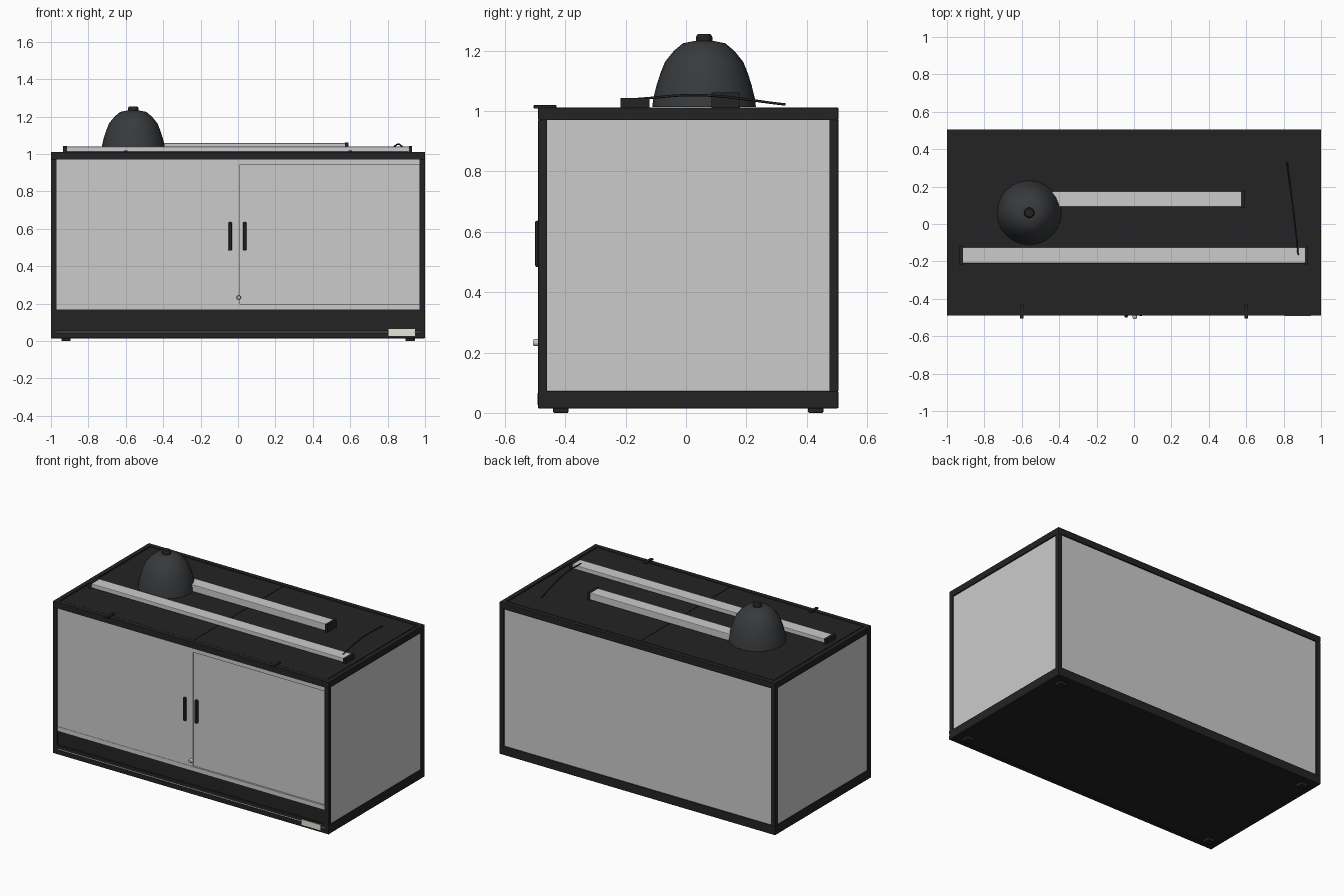
import bpy, bmesh, math, random
from mathutils import noise, Vector

if "Cube" in bpy.data.objects:
    bpy.data.objects.remove(bpy.data.objects["Cube"])


def material(name, r, g, b):
    m = bpy.data.materials.new(name)
    m.diffuse_color = (r, g, b, 1)
    m.use_nodes = True
    m.node_tree.nodes["Principled BSDF"].inputs["Base Color"].default_value = m.diffuse_color
    return m


BLACK = material("black_frame", 0.017, 0.017, 0.018)
LAMP = material("lamp_shade", 0.04, 0.042, 0.045)
WHITE = material("label_white", 0.8, 0.78, 0.7)
METAL = material("metal", 0.55, 0.56, 0.58)
SOIL = material("soil", 0.2, 0.12, 0.06)
WATER = material("water", 0.1, 0.25, 0.4)


def finish(name, bm, mat=None):
    mesh = bpy.data.meshes.new(name)
    bmesh.ops.recalc_face_normals(bm, faces=bm.faces)
    bm.to_mesh(mesh)
    bm.free()
    ob = bpy.data.objects.new(name, mesh)
    bpy.context.collection.objects.link(ob)
    if mat:
        mesh.materials.append(mat)
    return ob


def box(name, x, y, z, mat=None, bevel=0.0):
    """Box from (min, max) ranges on each axis."""
    bm = bmesh.new()
    bmesh.ops.create_cube(bm, size=1)
    for v in bm.verts:
        v.co = [(a + b) / 2 + c * (b - a) for c, (a, b) in zip(v.co, (x, y, z))]
    ob = finish(name, bm, mat)
    if bevel:
        mod = ob.modifiers.new("bevel", 'BEVEL')
        mod.width, mod.segments = bevel, 2
    return ob


def lathe(name, profile, centre, segs, mat, axis='Z', angle=30):
    """Spin a (radius, height) profile about z, or about y pointing forward."""
    bm = bmesh.new()
    vs = [bm.verts.new((r, 0, h)) for r, h in profile]
    es = [bm.edges.new(p) for p in zip(vs, vs[1:])]
    bmesh.ops.spin(bm, geom=vs + es, cent=(0, 0, 0), axis=(0, 0, 1),
                   angle=2 * math.pi, steps=segs)
    bmesh.ops.remove_doubles(bm, verts=bm.verts, dist=1e-5)
    ob = finish(name, bm, mat)
    ob.location = centre
    if axis == 'Y':
        ob.rotation_euler = (math.pi / 2, 0, 0)
    bpy.ops.object.select_all(action='DESELECT')
    ob.select_set(True)
    bpy.context.view_layer.objects.active = ob
    bpy.ops.object.shade_smooth_by_angle(angle=math.radians(angle))
    return ob


F, B = -0.49, 0.505          # front and back of the cabinet

# Base tray: floor, rim rails, front strip and feet
box("floor", (-0.99, 0.99), (F + 0.01, B - 0.01), (0.018, 0.04), BLACK)
for s, n in ((-1, "left"), (1, "right")):
    xs = sorted((s * 0.97, s * 1.0))
    box("base_rail_" + n, xs, (F, B), (0.015, 0.072), BLACK, 0.003)
    box("top_rail_" + n, xs, (F, B), (0.97, 1.012), BLACK, 0.003)
    box("front_post_" + n, xs, (F, F + 0.03), (0.07, 0.972), BLACK, 0.003)
    box("back_post_" + n, xs, (B - 0.03, B), (0.07, 0.972), BLACK, 0.003)
    box("side_glass_" + n, sorted((s * 0.982, s * 0.992)), (F + 0.02, B - 0.02), (0.05, 0.985))
    for y in (-0.415, 0.43):
        box("foot_" + n, (s * 0.92 - 0.025, s * 0.92 + 0.025), (y - 0.025, y + 0.025),
            (0, 0.02), BLACK, 0.003)
    # hinge clip on the lid
    box("lid_clip_" + n, (s * 0.6 - 0.01, s * 0.6 + 0.01), (-0.505, -0.43), (1.009, 1.02), BLACK, 0.002)
box("base_rail_front_upper", (-1, 1), (F, F + 0.03), (0.052, 0.075), BLACK, 0.002)
box("base_rail_front_lower", (-1, 1), (F, F + 0.03), (0.015, 0.045), BLACK, 0.002)
box("base_groove", (-0.98, 0.98), (F + 0.004, F + 0.025), (0.04, 0.056))
box("base_rail_back", (-1, 1), (B - 0.03, B), (0.015, 0.072), BLACK, 0.003)
box("front_kick_panel", (-0.99, 0.99), (F + 0.008, F + 0.02), (0.07, 0.168), BLACK)
box("label", (0.805, 0.945), (F - 0.003, F + 0.005), (0.028, 0.064), WHITE)

# Top frame and mesh lid
box("top_rail_front", (-1, 1), (F, F + 0.03), (0.97, 1.012), BLACK, 0.003)
box("top_rail_back", (-1, 1), (B - 0.03, B), (0.97, 1.012), BLACK, 0.003)
for s in (-1, 1):
    box("mesh_lid", sorted((s * 0.002, s * 0.964)), (F + 0.034, B - 0.036), (0.995, 1.009), BLACK)
box("lid_bed", (-0.98, 0.98), (F + 0.02, B - 0.02), (0.985, 1.004), BLACK)

# Glass: back, sliding doors and their tracks
box("back_glass", (-0.98, 0.98), (B - 0.018, B - 0.008), (0.05, 0.985))
box("upper_track", (-0.972, 0.972), (F + 0.003, F + 0.028), (0.945, 0.972))
box("lower_track", (-0.998, 0.998), (F + 0.003, F + 0.028), (0.168, 0.195))
box("left_door", (-0.972, 0.012), (F + 0.005, F + 0.012), (0.185, 0.955))
box("right_door", (-0.01, 0.972), (F + 0.015, F + 0.022), (0.185, 0.955))
for x, d in ((-0.042, 0), (0.036, 0.008)):
    box("door_handle", (x - 0.009, x + 0.009), (F - 0.01 + d, F + 0.012 + d),
        (0.483, 0.637), BLACK, 0.006)
lathe("door_lock", [(0, 0), (0.012, 0), (0.012, 0.014), (0.009, 0.022), (0, 0.022)],
      (0.004, F + 0.005, 0.233), 16, METAL, 'Y')

# Soil bed with a water dish inside
random.seed(3)
bm = bmesh.new()
bmesh.ops.create_grid(bm, x_segments=40, y_segments=20, size=1)
for v in bm.verts:
    x, y = v.co.x * 0.975, v.co.y * 0.46
    v.co = (x, y + 0.01, 0.15 + 0.02 * noise.noise(Vector((x * 5, y * 5, 0))))
finish("soil_bed", bm, SOIL)
lathe("water_dish", [(0, 0), (0.15, 0), (0.17, 0.04), (0.155, 0.04), (0.145, 0.025), (0, 0.025)],
      (0.12, -0.15, 0.14), 24, WATER)

# Dome lamp
lathe("dome_lamp", [(0.165, 0), (0.172, 0), (0.168, 0.03), (0.157, 0.075), (0.145, 0.112),
                    (0.13, 0.15), (0.1, 0.187), (0.07, 0.212), (0.03, 0.22), (0, 0.22)],
      (-0.56, 0.06, 1.013), 24, LAMP, angle=40)
lathe("lamp_knob", [(0.028, 0), (0.028, 0.02), (0.022, 0.029), (0, 0.029)],
      (-0.56, 0.06, 1.226), 14, BLACK)

# Light bars with end caps
for n, x0, x1, y0, y1, h in (("long", -0.92, 0.915, -0.21, -0.125, 1.04),
                             ("short", -0.58, 0.575, 0.092, 0.175, 1.058)):
    box(n + "_light_bar", (x0, x1), (y0, y1), (1.012, h), METAL, 0.004)
    for a, b in ((x0 - 0.015, x0 + 0.005), (x1 - 0.002, x1 + 0.015)):
        box(n + "_light_cap", (a, b), (y0 - 0.007, y1 + 0.004), (1.01, h + 0.003), BLACK)

# Power cable arching over the lid
cu = bpy.data.curves.new("power_cable", 'CURVE')
cu.dimensions = '3D'
cu.bevel_depth = 0.004
cu.bevel_resolution = 2
cu.use_fill_caps = True
sp = cu.splines.new('BEZIER')
pts = [(0.878, -0.165, 1.04), (0.856, 0.04, 1.053), (0.818, 0.33, 1.022)]
sp.bezier_points.add(2)
for p, co in zip(sp.bezier_points, pts):
    p.co = co
    p.handle_left_type = p.handle_right_type = 'AUTO'
cable = bpy.data.objects.new("power_cable", cu)
cu.materials.append(BLACK)
bpy.context.collection.objects.link(cable)
